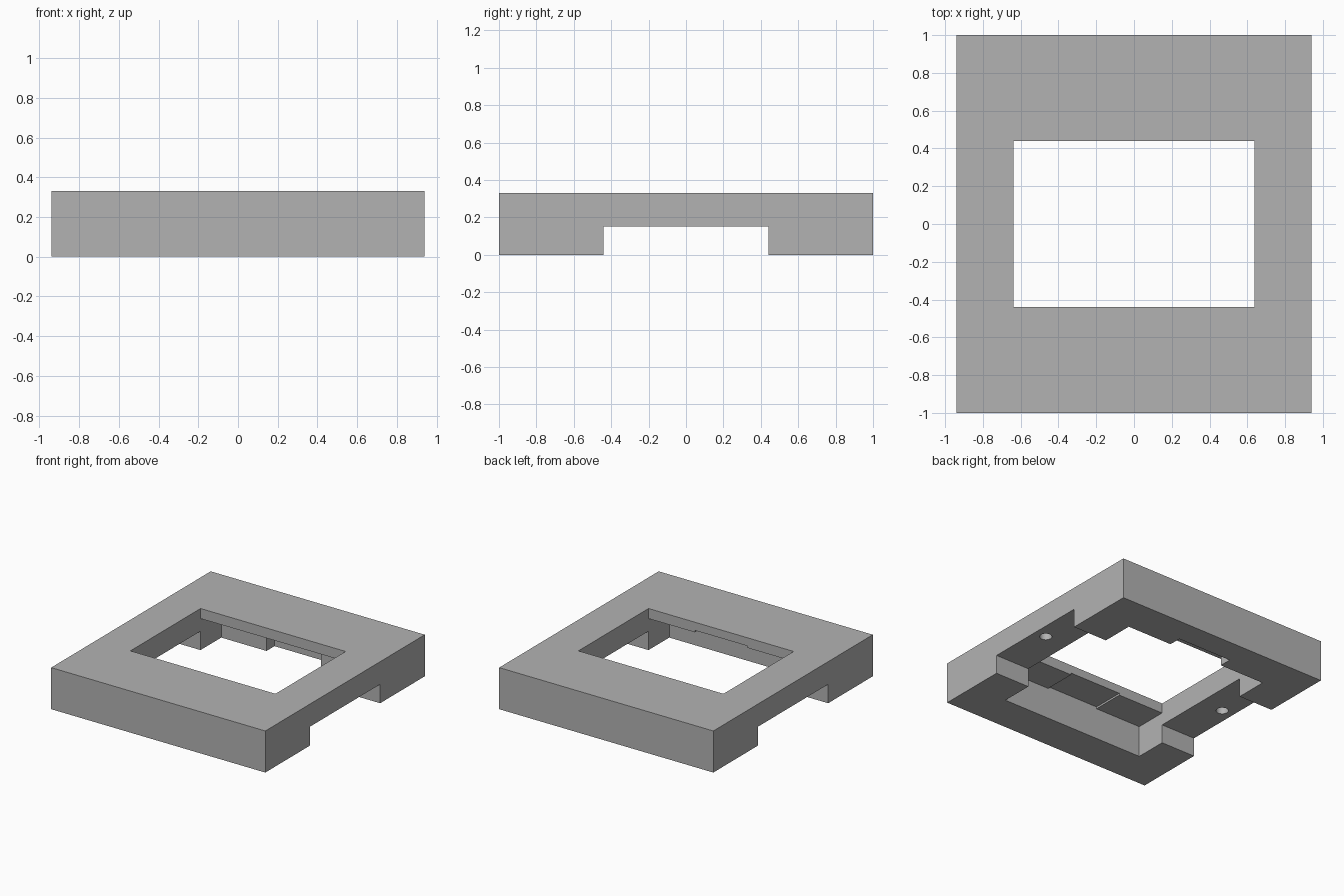
import bpy

cube = bpy.data.objects.get("Cube")
if cube:
    bpy.data.objects.remove(cube, do_unlink=True)

HALF_X, HALF_Y, HEIGHT = 0.94, 1.0, 0.33
WIN_X, WIN_Y = 0.637, 0.44      # window half sizes
POCKET_Y, LEDGE_Z = 0.70, 0.25  # underside pocket
RAIL_Z = 0.15                   # underside of the side rails
NOTCH_X = 0.24
UNDER = -0.1                    # cutters start below the base

grey = bpy.data.materials.new("plain grey")
grey.use_nodes = True
grey.diffuse_color = (0.45, 0.45, 0.45, 1)
grey.node_tree.nodes["Principled BSDF"].inputs["Base Color"].default_value = grey.diffuse_color


def box(name, low, high):
    bpy.ops.mesh.primitive_cube_add(size=1)
    ob = bpy.context.object
    ob.name = name
    for v in ob.data.vertices:
        v.co = [high[i] if v.co[i] > 0 else low[i] for i in range(3)]
    return ob


def cut(target, cutter):
    mod = target.modifiers.new(cutter.name, "BOOLEAN")
    mod.operation = "DIFFERENCE"
    mod.solver = "EXACT"
    mod.object = cutter
    bpy.context.view_layer.objects.active = target
    bpy.ops.object.modifier_apply(modifier=mod.name)
    bpy.data.objects.remove(cutter, do_unlink=True)


# Solid block of the frame
frame = box("bezel_frame", (-HALF_X, -HALF_Y, 0), (HALF_X, HALF_Y, HEIGHT))
frame.data.materials.append(grey)

# Pocket under the window, leaving a thin ledge front and back
cut(frame, box("pocket", (-WIN_X, -POCKET_Y, UNDER), (WIN_X, POCKET_Y, LEDGE_Z)))
# Channel running from side to side under the rails
cut(frame, box("channel", (-HALF_X - 0.1, -WIN_Y, UNDER), (HALF_X + 0.1, WIN_Y, RAIL_Z)))
# Window through the top
cut(frame, box("window", (-WIN_X, -WIN_Y, UNDER), (WIN_X, WIN_Y, HEIGHT + 0.1)))
# Notch in the back wall of the pocket
cut(frame, box("back_notch", (-NOTCH_X, POCKET_Y - 0.1, UNDER), (NOTCH_X, POCKET_Y + 0.1, LEDGE_Z)))
# Shallow relief in the middle of the front ledge
cut(frame, box("ledge_relief", (-0.23, -POCKET_Y, LEDGE_Z - 0.1), (0.23, -WIN_Y + 0.1, LEDGE_Z + 0.015)))

# Blind screw hole in each rail
for side in (-1, 1):
    bpy.ops.mesh.primitive_cylinder_add(vertices=32, radius=0.045, depth=0.2,
                                        location=(side * 0.84, 0, RAIL_Z + 0.02))
    cut(frame, bpy.context.object)

bpy.ops.object.select_all(action="DESELECT")
frame.select_set(True)
bpy.context.view_layer.objects.active = frame
bpy.ops.object.shade_smooth_by_angle()
